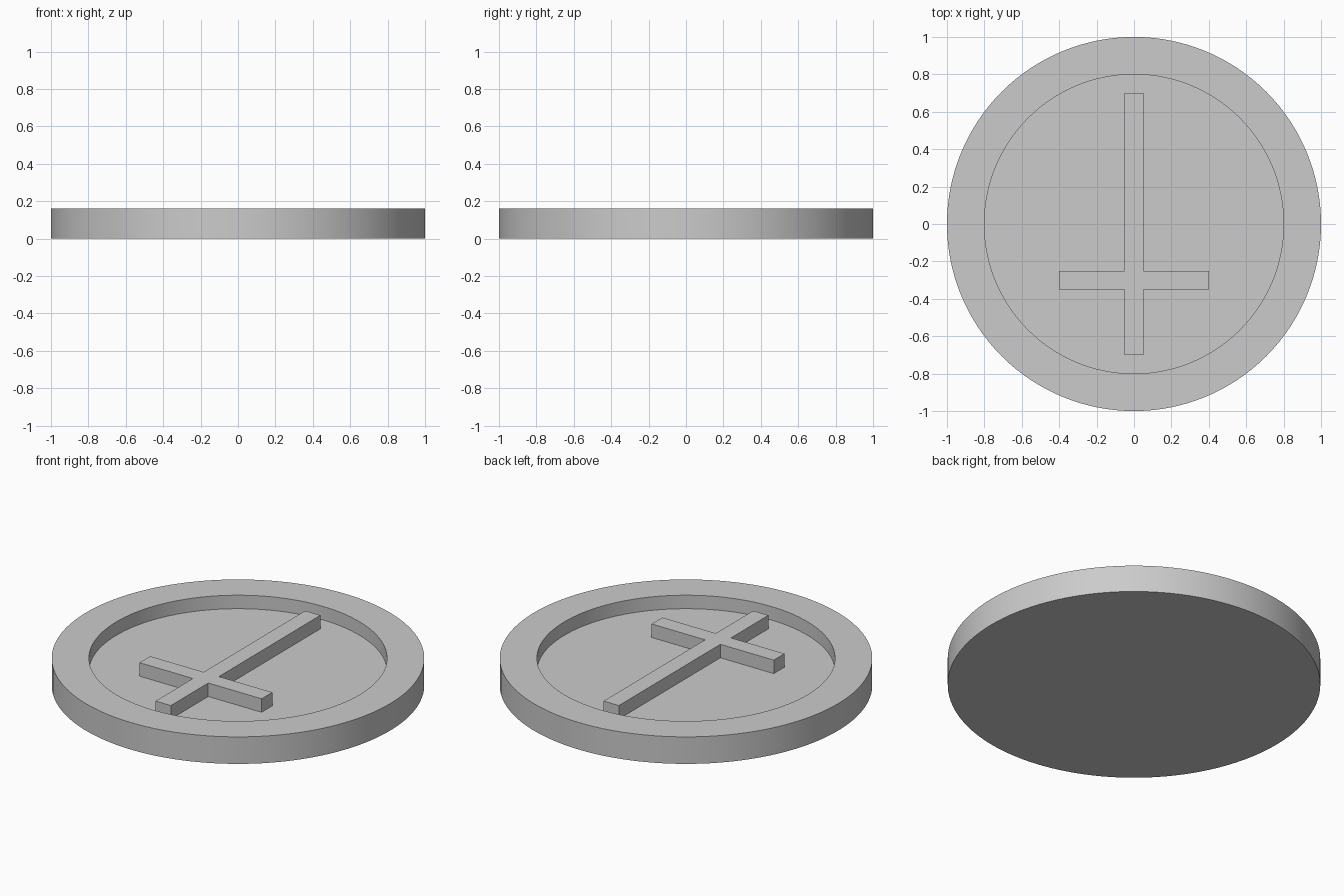
import bpy, bmesh
from math import tau, radians
from mathutils import Matrix, Vector

cube = bpy.data.objects.get("Cube")
if cube:
    bpy.data.objects.remove(cube, do_unlink=True)

HEIGHT, FLOOR = 0.16, 0.08
SEGMENTS = 128

grey = bpy.data.materials.new("plain grey")
grey.use_nodes = True
colour = (0.6, 0.6, 0.6, 1)
grey.diffuse_color = colour
grey.node_tree.nodes["Principled BSDF"].inputs["Base Color"].default_value = colour


def finish(name, bm):
    bmesh.ops.recalc_face_normals(bm, faces=bm.faces)
    mesh = bpy.data.meshes.new(name)
    bm.to_mesh(mesh)
    bm.free()
    mesh.materials.append(grey)
    obj = bpy.data.objects.new(name, mesh)
    bpy.context.collection.objects.link(obj)
    return obj


# Round disc with a raised rim: turn the profile, then cap floor and underside
bm = bmesh.new()
profile = [(1, 0), (1, HEIGHT), (0.8, HEIGHT), (0.8, FLOOR)]
rings = []
for radius, z in profile:
    ring = bmesh.ops.create_circle(bm, segments=SEGMENTS, radius=radius,
                                   matrix=Matrix.Translation((0, 0, z)))["verts"]
    rings.append(ring)
for lower, upper in zip(rings, rings[1:]):
    for i in range(SEGMENTS):
        j = (i + 1) % SEGMENTS
        bm.faces.new((lower[i], lower[j], upper[j], upper[i]))
bm.faces.new(rings[0])
bm.faces.new(rings[-1])
disc = finish("rimmed_disc", bm)
bpy.ops.object.select_all(action="DESELECT")
disc.select_set(True)
bpy.context.view_layer.objects.active = disc
bpy.ops.object.shade_smooth_by_angle(angle=radians(30))

# Raised cross: mirrored outline, extruded up from the recessed floor
half = [(0.05, -0.7), (0.05, -0.35), (0.4, -0.35),
        (0.4, -0.25), (0.05, -0.25), (0.05, 0.7)]
outline = half + [(-x, y) for x, y in reversed(half)]
bm = bmesh.new()
base = bm.faces.new([bm.verts.new((x, y, FLOOR)) for x, y in outline])
top = bmesh.ops.extrude_face_region(bm, geom=[base], use_keep_orig=True)["geom"]
bmesh.ops.translate(bm, vec=Vector((0, 0, HEIGHT - FLOOR)),
                    verts=[v for v in top if isinstance(v, bmesh.types.BMVert)])
finish("raised_cross", bm)
